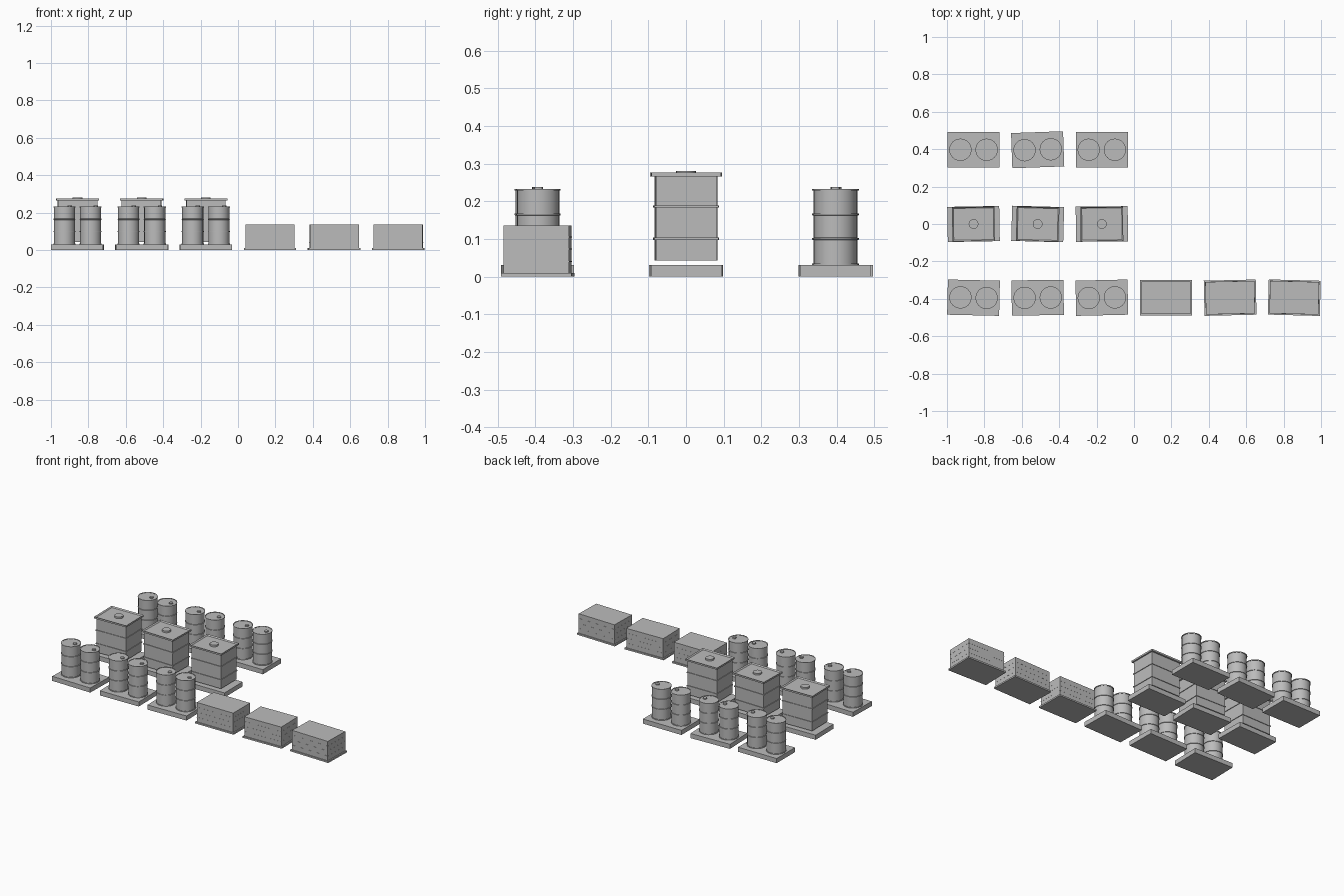
import bpy, bmesh, math
from mathutils import Matrix, Vector

if "Cube" in bpy.data.objects:
    bpy.data.objects.remove(bpy.data.objects["Cube"])

grey = bpy.data.materials.new("plain grey")
grey.diffuse_color = (0.5, 0.5, 0.5, 1)
grey.use_nodes = True
grey.node_tree.nodes["Principled BSDF"].inputs["Base Color"].default_value = grey.diffuse_color


def finish(name, bm, place, smooth=False):
    """Turn a bmesh into a placed object."""
    mesh = bpy.data.meshes.new(name)
    bmesh.ops.recalc_face_normals(bm, faces=bm.faces)
    bm.to_mesh(mesh)
    bm.free()
    mesh.materials.append(grey)
    obj = bpy.data.objects.new(name, mesh)
    bpy.context.collection.objects.link(obj)
    obj.matrix_world = place
    if smooth:
        bpy.ops.object.select_all(action='DESELECT')
        obj.select_set(True)
        bpy.context.view_layer.objects.active = obj
        bpy.ops.object.shade_smooth_by_angle(angle=math.radians(30))
    return obj


def add_box(bm, w, d, z0, z1):
    m = Matrix.Translation((0, 0, (z0 + z1) / 2)) @ Matrix.Diagonal((w, d, z1 - z0, 1))
    return bmesh.ops.create_cube(bm, size=1, matrix=m)["verts"]


def box(name, place, w, d, z0, z1):
    bm = bmesh.new()
    add_box(bm, w, d, z0, z1)
    return finish(name, bm, place)


def lathe(name, place, profile, sides=24):
    """Spin a (radius, height) profile; both ends lie on the axis."""
    bm = bmesh.new()
    verts = [bm.verts.new((r, 0, z)) for r, z in profile]
    edges = [bm.edges.new(p) for p in zip(verts, verts[1:])]
    bmesh.ops.spin(bm, geom=verts + edges, cent=(0, 0, 0), axis=(0, 0, 1),
                   angle=math.tau, steps=sides, use_duplicate=False)
    bmesh.ops.remove_doubles(bm, verts=bm.verts, dist=1e-5)
    return finish(name, bm, place, True)


def drum_pallet(place):
    box("pallet", place, 0.278, 0.188, 0, 0.03)
    r, rib = 0.0565, 0.0595
    profile = [(0, 0.03), (rib, 0.03), (rib, 0.034), (r, 0.034)]
    for z in (0.1, 0.165):                      # rolling hoops
        profile += [(r, z - 0.003), (rib, z - 0.002), (rib, z + 0.002), (r, z + 0.003)]
    profile += [(r, 0.228), (rib, 0.228), (rib, 0.233), (0.055, 0.233),
                (0.055, 0.231), (0, 0.231)]     # rolled rim and lid
    for side in (-1, 1):
        spot = place @ Matrix.Translation((side * 0.07, 0, 0))
        lathe("drum", spot, profile)
        lathe("drum_bung", spot @ Matrix.Translation((0.028, 0, 0)),
              [(0, 0.23), (0.012, 0.23), (0.012, 0.238), (0, 0.238)], 12)


def tank_pallet(place):
    box("pallet", place, 0.278, 0.188, 0, 0.03)
    box("tank_body", place, 0.21, 0.162, 0.043, 0.268)
    for z in (0.1, 0.186):
        box("tank_band", place, 0.218, 0.17, z - 0.003, z + 0.003)
    # raised rim around a sunken lid
    bm = bmesh.new()
    add_box(bm, 0.228, 0.184, 0.265, 0.276)
    top = max(bm.faces, key=lambda f: f.calc_center_median().z)
    bmesh.ops.inset_region(bm, faces=[top], thickness=0.01)
    bmesh.ops.translate(bm, verts=top.verts, vec=(0, 0, -0.007))
    finish("tank_rim", bm, place)
    lathe("tank_cap", place, [(0, 0.266), (0.026, 0.266), (0.026, 0.28), (0, 0.28)], 20)


def crate_pallet(place):
    box("crate_base", place, 0.278, 0.188, 0, 0.01)
    box("crate", place, 0.262, 0.174, 0.01, 0.136)
    for z in (0.04, 0.073, 0.105):              # thin straps
        box("crate_strap", place, 0.2632, 0.1752, z - 0.001, z + 0.001)


def spot(column, y, turn):
    x = -0.858 + 0.343 * column
    return Matrix.Translation((x, y, 0)) @ Matrix.Rotation(math.radians(turn), 4, 'Z')


for i, (back, middle, front, crate) in enumerate(
        [(0, 1, -1.3, 0), (2, -1.5, 0.8, 1.3), (0, 0.5, 1.3, -1.5)]):
    drum_pallet(spot(i, 0.397, back))
    tank_pallet(spot(i, 0, middle))
    drum_pallet(spot(i, -0.394, front))
    crate_pallet(spot(i + 3, -0.394, crate))
